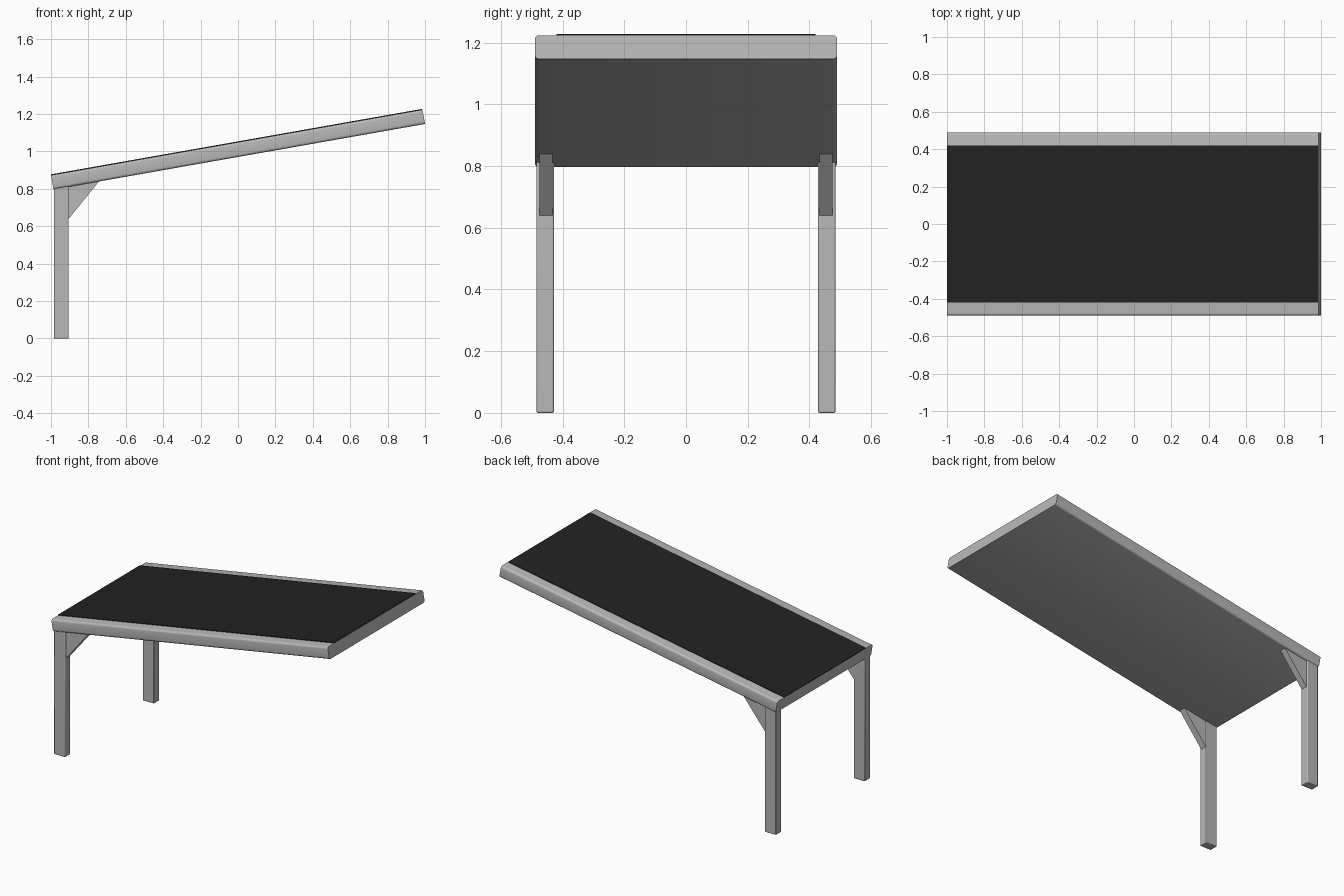
import bpy, bmesh, math
from mathutils import Matrix, Vector

if "Cube" in bpy.data.objects:
    bpy.data.objects.remove(bpy.data.objects["Cube"])


def material(name, rgb):
    m = bpy.data.materials.new(name)
    m.diffuse_color = (*rgb, 1)
    m.use_nodes = True
    m.node_tree.nodes["Principled BSDF"].inputs["Base Color"].default_value = m.diffuse_color
    return m


GREY = material("light grey metal", (0.48, 0.48, 0.48))
BLACK = material("black rubber", (0.016, 0.016, 0.016))
TILT = math.radians(10)
LENGTH, THICK = 2.017, 0.078


def prism(name, pts, axis, lo, hi, mat):
    """Extrude a closed 2D outline along x (points are y, z) or y (points are x, z)."""
    def place(p, t):
        return (t, p[0], p[1]) if axis == "x" else (p[0], t, p[1])
    bm = bmesh.new()
    face = bm.faces.new([bm.verts.new(place(p, lo)) for p in pts])
    new = bmesh.ops.extrude_face_region(bm, geom=[face])["geom"]
    verts = [g for g in new if isinstance(g, bmesh.types.BMVert)]
    shift = Vector(place((0, 0), hi - lo))
    bmesh.ops.translate(bm, verts=verts, vec=shift)
    bmesh.ops.recalc_face_normals(bm, faces=bm.faces)
    me = bpy.data.meshes.new(name)
    bm.to_mesh(me)
    bm.free()
    ob = bpy.data.objects.new(name, me)
    bpy.context.collection.objects.link(ob)
    me.materials.append(mat)
    return ob


def rect(a0, a1, b0, b1):
    return [(a0, b0), (a1, b0), (a1, b1), (a0, b1)]


def rounded_rect(w, h, r, steps=4):
    pts = []
    for k, (sx, sy) in enumerate([(1, 1), (-1, 1), (-1, -1), (1, -1)]):
        for i in range(steps + 1):
            a = math.pi / 2 * (k + i / steps)
            pts.append((sx * (w - r) + r * math.cos(a), sy * (h - r) + r * math.sin(a)))
    return pts


def bevel(ob, width):
    m = ob.modifiers.new("edge", "BEVEL")
    m.width, m.segments = width, 2


def smooth(ob):
    bpy.context.view_layer.objects.active = ob
    ob.select_set(True)
    bpy.ops.object.shade_smooth_by_angle(angle=math.radians(35))
    ob.select_set(False)


# Sloping bed and the belt lying on it
slope = Matrix.Translation((0, 0, 1.010)) @ Matrix.Rotation(-TILT, 4, "Y")
bed = prism("bed_frame", rounded_rect(0.49, THICK / 2, 0.014), "x",
            -LENGTH / 2, LENGTH / 2, GREY)
belt = prism("belt", rect(-0.42, 0.42, THICK / 2 - 0.002, THICK / 2 + 0.004), "x",
             -LENGTH / 2, LENGTH / 2 - 0.003, BLACK)
for ob in (bed, belt):
    ob.data.transform(slope)
smooth(bed)

# Legs and corner braces at the low end
for side, s in (("front", -1), ("back", 1)):
    lo, hi = sorted((s * 0.428, s * 0.484))
    leg = prism(side + "_leg", rect(-0.985, -0.905, 0, 0.86), "y", lo, hi, GREY)
    bevel(leg, 0.004)
    smooth(leg)
    lo, hi = sorted((s * 0.432, s * 0.474))
    prism(side + "_brace", [(-0.915, 0.63), (-0.905, 0.64), (-0.735, 0.85), (-0.915, 0.85)],
          "y", lo, hi, GREY)
